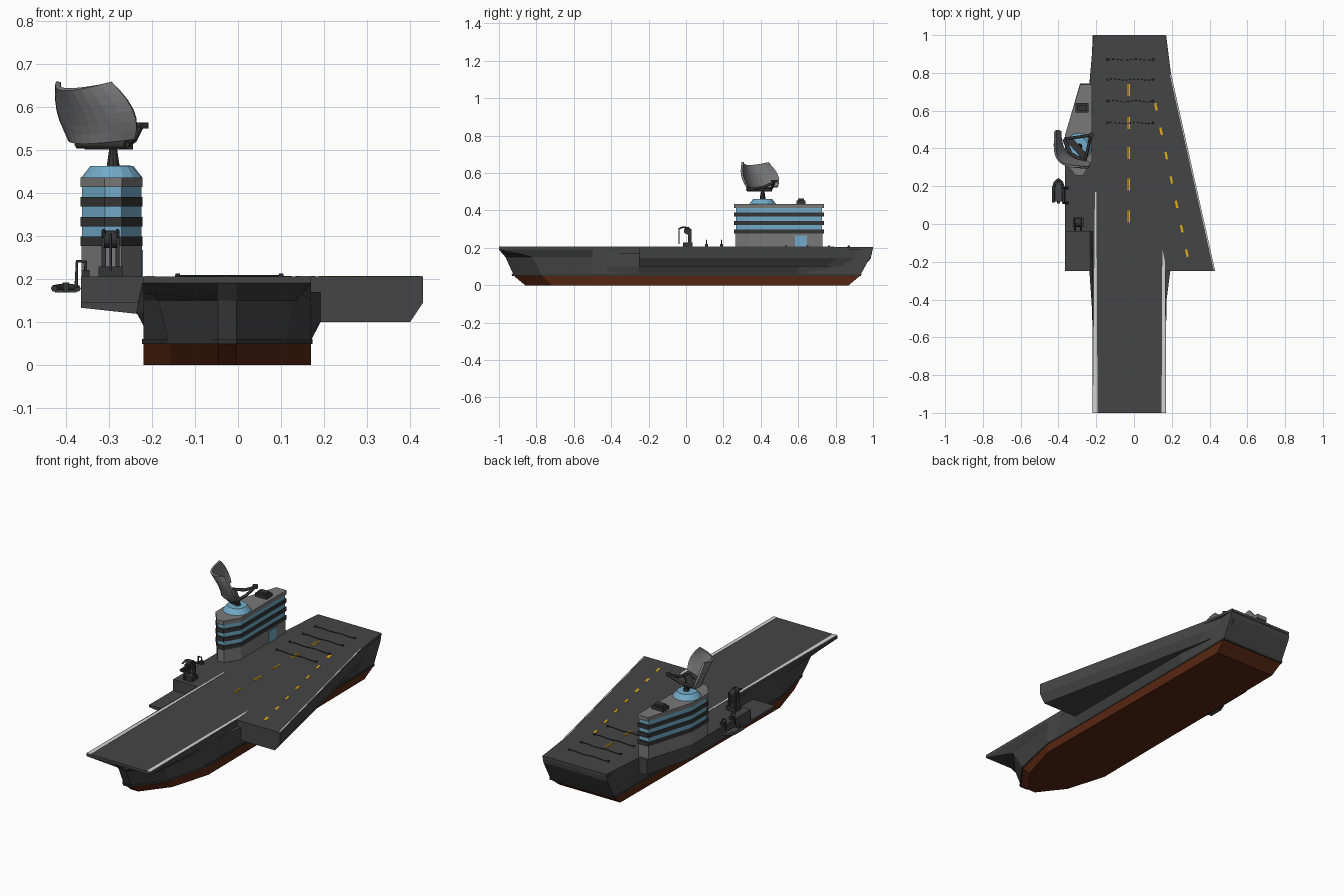
import bpy, bmesh, math
from mathutils import Vector, Matrix


def mat(name, r, g, b):
    m = bpy.data.materials.new(name)
    m.diffuse_color = (r, g, b, 1)
    return m


STEEL = mat("deck_grey", 0.06, 0.06, 0.06)
DARK = mat("dark_metal", 0.035, 0.035, 0.036)
GREY = mat("island_grey", 0.19, 0.19, 0.19)
BLUE = mat("window_blue", 0.17, 0.41, 0.58)
RED = mat("keel_red", 0.10, 0.02, 0.006)
YELLOW = mat("marking_yellow", 0.75, 0.42, 0.01)
WHITE = mat("marking_white", 0.65, 0.65, 0.65)


def finish(name, bm, *mats):
    bmesh.ops.recalc_face_normals(bm, faces=bm.faces)
    me = bpy.data.meshes.new(name)
    bm.to_mesh(me)
    bm.free()
    for m in mats:
        me.materials.append(m)
    ob = bpy.data.objects.new(name, me)
    bpy.context.collection.objects.link(ob)
    return ob


def loft(name, levels, m):
    """Skin a stack of (z, plan outline) sections and cap both ends."""
    bm = bmesh.new()
    rings = [[bm.verts.new((*p[:2], p[2] if len(p) > 2 else z)) for p in pts] for z, pts in levels]
    n = len(rings[0])
    for a, b in zip(rings, rings[1:]):
        for i in range(n):
            j = (i + 1) % n
            bm.faces.new((a[i], a[j], b[j], b[i]))
    bm.faces.new(rings[0])
    bm.faces.new(rings[-1])
    return finish(name, bm, m)


def prism(name, pts, z0, z1, m):
    return loft(name, [(z0, pts), (z1, pts)], m)


def box(name, c, s, m, ang=0):
    bm = bmesh.new()
    bmesh.ops.create_cube(bm, size=1, matrix=Matrix.Translation(c) @ Matrix.Rotation(ang, 4, 'Z')
                          @ Matrix.Diagonal((*s, 1)))
    return finish(name, bm, m)


def cone(name, c, r0, r1, h, m, n=16, sx=1, rot=None):
    bm = bmesh.new()
    bmesh.ops.create_cone(bm, cap_ends=True, segments=n, radius1=r0, radius2=r1, depth=h,
                          matrix=Matrix.Translation(c) @ (rot or Matrix()) @ Matrix.Diagonal((sx, 1, 1, 1)))
    return finish(name, bm, m)


def tube(name, pts, r, m):
    cu = bpy.data.curves.new(name, 'CURVE')
    cu.dimensions = '3D'
    cu.bevel_depth, cu.bevel_resolution, cu.use_fill_caps = r, 1, True
    sp = cu.splines.new('POLY')
    sp.points.add(len(pts) - 1)
    for p, q in zip(sp.points, pts):
        p.co = (*q, 1)
    cu.materials.append(m)
    ob = bpy.data.objects.new(name, cu)
    bpy.context.collection.objects.link(ob)
    bpy.ops.object.select_all(action='DESELECT')
    ob.select_set(True)
    bpy.context.view_layer.objects.active = ob
    bpy.ops.object.convert(target='MESH')
    return ob


# Hull: half outlines mirrored about the keel line
CX = -0.025


def plan(stern, wide, mid, tip, stern_w=0.195, grow=0):
    half = [(stern_w + grow, stern), (0.195 + grow, wide), mid, (0.022, tip)]
    return [(CX + x, y) for x, y in half] + [(CX - x, y) for x, y in reversed(half)]


water = plan(0.93, -0.5, (0.135, -0.77), -0.92)
loft("keel", [(0, plan(0.87, -0.5, (0.13, -0.72), -0.86, 0.185)), (0.05, water)], RED)
loft("waterline_belt", [(0.049, plan(0.936, -0.5, (0.139, -0.775), -0.93, grow=0.003)),
                        (0.06, plan(0.938, -0.5, (0.139, -0.775), -0.932, grow=0.003))], DARK)
loft("hull", [(0.05, water),
              (0.15, plan(0.985, -0.5, (0.16, -0.82), -0.965)),
              (0.165, plan(0.993, -0.5, (0.172, -0.88), -0.978)),
              (0.19, plan(0.997, -0.5, (0.195, -1.0), -1.0))], STEEL)

# Flight deck slab
prism("flight_deck", [(-0.22, -1), (0.17, -1), (0.17, -0.25), (0.43, -0.25), (0.195, 0.8), (0.17, 1),
                      (-0.215, 1), (-0.235, 0.745), (-0.285, 0.745), (-0.365, 0.47), (-0.365, -0.04),
                      (-0.22, -0.04)], 0.19, 0.205, STEEL)

# Angled deck overhang and its hull fillet
outer = [(0.15, -0.25), (0.43, -0.25), (0.195, 0.8), (0.15, 0.99)]
loft("angled_deck_overhang", [(0.10, [(0.15, -0.25), (0.40, -0.25), (0.185, 0.75), (0.15, 0.95)]),
                              (0.145, outer), (0.19, outer)], STEEL)
loft("overhang_fillet", [(0.06, [(0.16, -0.5), (0.171, -0.25), (0.171, 0.6), (0.16, 0.9)]),
                         (0.10, [(0.16, -0.5), (0.192, -0.25), (0.192, 0.6), (0.16, 0.9)]),
                         (0.17, [(0.16, -0.5), (0.192, -0.25), (0.192, 0.6), (0.16, 0.9)])], STEEL)

# Island sponson with low platform at its front
side = [(-0.20, -0.25), (-0.365, -0.25), (-0.365, 0.47), (-0.285, 0.745), (-0.20, 0.745)]
under = [(-0.20, -0.25, 0.115), (-0.365, -0.25, 0.133), (-0.365, 0.47, 0.133),
         (-0.285, 0.745, 0.125), (-0.20, 0.745, 0.115)]
loft("island_sponson", [(0.13, under), (0.145, side)], STEEL)
prism("crane_block", [(-0.20, -0.04), (-0.365, -0.04), (-0.365, 0.47), (-0.285, 0.745), (-0.20, 0.745)],
      0.145, 0.19, STEEL)
loft("sponson_fillet", [(0.09, [(-0.219, -0.4), (-0.219, -0.25), (-0.219, 0.745), (-0.2, 0.9)]),
                        (0.122, [(-0.219, -0.5), (-0.236, -0.25), (-0.236, 0.745), (-0.215, 0.95)]),
                        (0.19, [(-0.219, -0.5), (-0.22, -0.25), (-0.235, 0.745), (-0.215, 0.99)])], STEEL)

# Island tower: stacked grey, dark and window bands
tower = [(-0.31, 0.26), (-0.27, 0.26), (-0.222, 0.34), (-0.222, 0.735), (-0.285, 0.735),
         (-0.365, 0.47), (-0.365, 0.33)]
mid = Vector((-0.293, 0.5))


def scaled(k):
    return [(mid.x + (x - mid.x) * k, mid.y + (y - mid.y) * k) for x, y in tower]


prism("island_base", scaled(0.98), 0.205, 0.276, GREY)
z = 0.276
for i in range(3):
    prism(f"island_band_{i}", scaled(1.01), z, z + 0.022, DARK)
    prism(f"island_windows_{i}", scaled(0.97), z + 0.022, z + 0.046, BLUE)
    z += 0.046
prism("island_roof", scaled(1.01), 0.413, 0.435, GREY)
box("island_door", (-0.225, 0.615, 0.236), (0.009, 0.065, 0.062), BLUE)
box("roof_vent", (-0.275, 0.615, 0.444), (0.07, 0.05, 0.018), DARK)
box("roof_vent_top", (-0.275, 0.615, 0.457), (0.05, 0.03, 0.012), DARK)

# Radar: dome, mast, frame and curved dish
cone("radar_dome", (-0.293, 0.41, 0.448), 0.072, 0.05, 0.028, BLUE, 16)
cone("radar_mast", (-0.29, 0.41, 0.483), 0.016, 0.009, 0.046, DARK, 10)
box("radar_turntable", (-0.30, 0.40, 0.509), (0.13, 0.035, 0.018), DARK, math.radians(-48))
feed = (-0.228, 0.47, 0.55)
for i, p in enumerate([(-0.37, 0.45, 0.512), (-0.26, 0.33, 0.512)]):
    tube(f"radar_arm_{i}", [p, (p[0] * 0.4 + feed[0] * 0.6, p[1] * 0.4 + feed[1] * 0.6, 0.525), feed], 0.008, DARK)
tube("radar_crossbar", [(-0.37, 0.45, 0.512), (-0.335, 0.37, 0.512), (-0.26, 0.33, 0.512)], 0.011, DARK)
box("radar_feed", (-0.225, 0.472, 0.556), (0.025, 0.025, 0.014), DARK, math.radians(42))

bm = bmesh.new()
n, t = Vector((0.74, 0.67, 0)), Vector((0.67, -0.74, 0))
N, M = 10, 6
grid = []
for j in range(M + 1):
    v = j / M
    w = 0.085 + 0.045 * math.sin(math.pi * min(1, 0.2 + v * 0.75))
    row = []
    for i in range(N + 1):
        s = i / N * 2 - 1
        zz = 0.515 + 0.125 * v + s * s * (0.012 + 0.006 * v)
        p = Vector((-0.355, 0.372, zz)) + t * s * w + n * (0.055 * s * s - 0.055 * v ** 1.4)
        row.append(bm.verts.new(p))
    grid.append(row)
for j in range(M):
    for i in range(N):
        bm.faces.new((grid[j][i], grid[j][i + 1], grid[j + 1][i + 1], grid[j + 1][i]))
dish = finish("radar_dish", bm, GREY)
mod = dish.modifiers.new("thickness", 'SOLIDIFY')
mod.thickness, mod.offset = 0.012, 0

# Crane beside the island
box("crane_base", (-0.296, 0.01, 0.217), (0.055, 0.05, 0.024), DARK)
for dx in (-0.016, 0.016):
    box("crane_post", (-0.296 + dx, 0.02, 0.26), (0.01, 0.018, 0.08), DARK)
    tube("crane_jib", [(-0.296 + dx, 0.02, 0.29), (-0.296 + dx, 0.008, 0.307), (-0.296 + dx, -0.012, 0.311),
                       (-0.296 + dx, -0.035, 0.304)], 0.005, DARK)
cone("crane_drum", (-0.296, 0.008, 0.292), 0.02, 0.02, 0.03, DARK, 12, rot=Matrix.Rotation(math.pi / 2, 4, 'Y'))
tube("crane_cable", [(-0.296, -0.037, 0.306), (-0.296, -0.037, 0.22)], 0.003, DARK)

# Inflatable boat on two davits
tube("boat_tube", [(-0.427, 0.115, 0.178), (-0.427, 0.19, 0.178), (-0.417, 0.22, 0.18), (-0.4, 0.237, 0.183),
                   (-0.383, 0.22, 0.18), (-0.373, 0.19, 0.178), (-0.373, 0.115, 0.178)], 0.008, DARK)
prism("boat_floor", [(-0.425, 0.12), (-0.375, 0.12), (-0.375, 0.19), (-0.4, 0.23), (-0.425, 0.19)],
      0.168, 0.174, STEEL)
box("boat_motor", (-0.4, 0.116, 0.18), (0.014, 0.014, 0.024), DARK)
for i, y in enumerate((0.11, 0.19)):
    box(f"davit_base_{i}", (-0.354, y, 0.213), (0.018, 0.016, 0.016), DARK)
    tube(f"davit_{i}", [(-0.354, y, 0.21), (-0.354, y, 0.24), (-0.374, y, 0.241), (-0.376, y, 0.18)], 0.004, DARK)

# Arresting cables with end posts
for i, y in enumerate((0.87, 0.765, 0.65, 0.535)):
    tube(f"arrest_cable_{i}", [(-0.14 + 0.24 * k / 8, y + 0.004 * math.sin(k * math.pi / 2), 0.207)
                               for k in range(9)], 0.0018, DARK)
    for x in (-0.14, 0.1):
        cone("cable_post", (x, y, 0.208), 0.007, 0.005, 0.008, DARK, 8)

# Deck markings
for y in (0.04, 0.21, 0.375, 0.535, 0.71):
    for dx in (-0.004, 0.004):
        box("centre_dash", (-0.028 + dx, y, 0.2055), (0.005, 0.064, 0.002), YELLOW)
for i in range(7):
    box("angled_dash", (0.116 + 0.0273 * i, 0.62 - 0.129 * i, 0.2055), (0.012, 0.04, 0.002), YELLOW,
        math.atan2(0.0273, 0.129))
prism("left_edge_stripe", [(-0.217, -1), (-0.193, -1), (-0.199, 0.17), (-0.207, 0.17)], 0.2045, 0.2065, WHITE)
prism("right_edge_stripe", [(0.146, -1), (0.168, -1), (0.164, -0.2), (0.15, -0.13)], 0.2045, 0.2065, WHITE)
prism("angled_edge_stripe", [(0.423, -0.249), (0.429, -0.249), (0.195, 0.79), (0.19, 0.79)],
      0.2045, 0.2065, WHITE)
